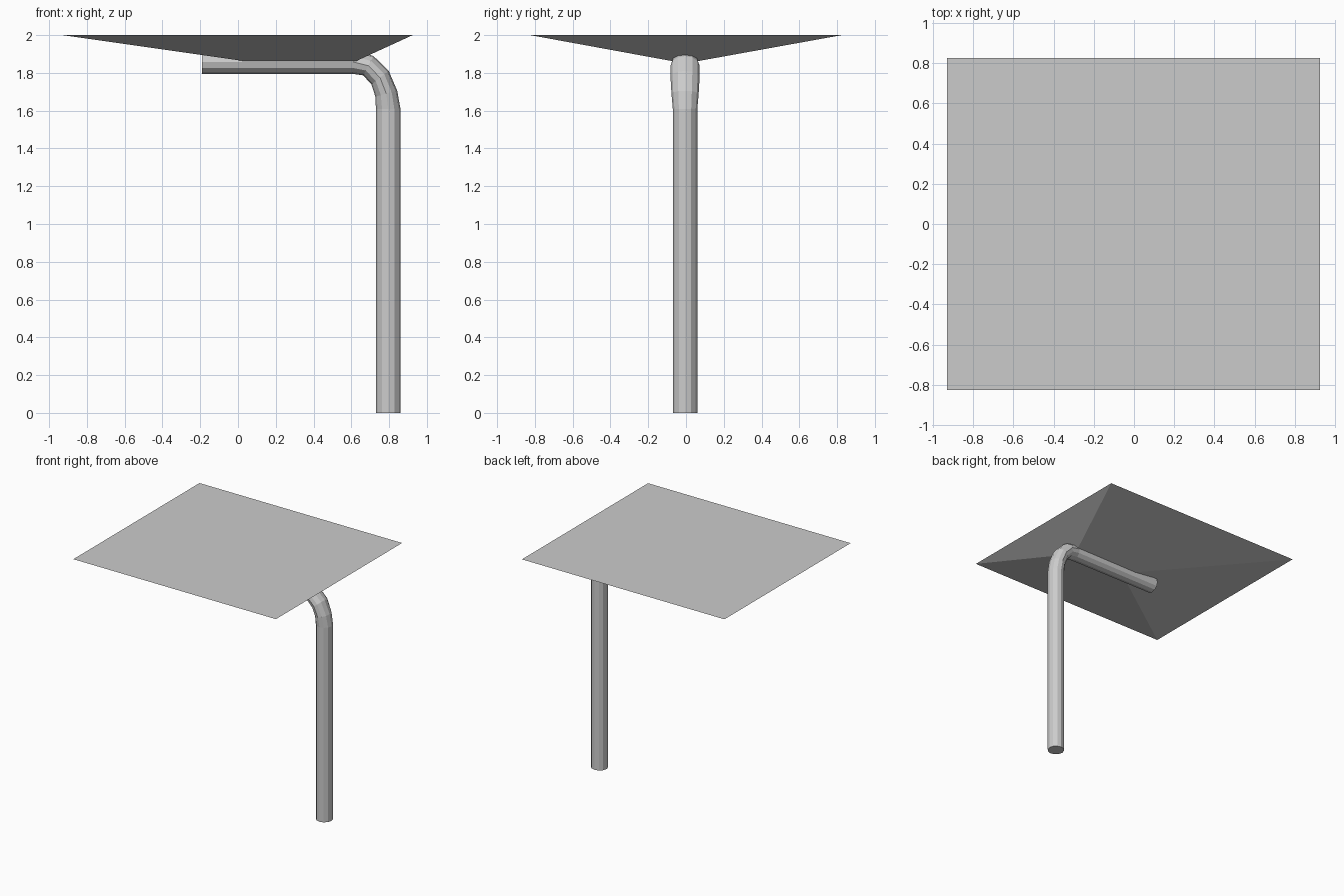
import bpy, bmesh, math
from mathutils import Vector

if "Cube" in bpy.data.objects:
    bpy.data.objects.remove(bpy.data.objects["Cube"])

SIDES = 12
YC = -0.005


def finish(name, bm):
    bmesh.ops.recalc_face_normals(bm, faces=bm.faces)
    mesh = bpy.data.meshes.new(name)
    bm.to_mesh(mesh)
    bm.free()
    obj = bpy.data.objects.new(name, mesh)
    bpy.context.collection.objects.link(obj)


# Bent support pipe: (x, z, bend angle in degrees, in-plane radius, y radius)
rings = [
    (0.795, 0.00, 0, 0.065, 0.065),
    (0.795, 1.61, 0, 0.065, 0.065),
    (0.785, 1.69, 15, 0.060, 0.072),
    (0.752, 1.775, 38, 0.058, 0.077),
    (0.690, 1.838, 62, 0.058, 0.077),
    (0.610, 1.858, 86, 0.063, 0.070),
    (-0.19, 1.858, 90, 0.063, 0.065),
]
bm = bmesh.new()
loops = []
for x, z, bend, r, ry in rings:
    b = math.radians(bend)
    out = Vector((math.cos(b), 0, math.sin(b)))
    loop = []
    for i in range(SIDES):
        a = math.tau * i / SIDES
        p = Vector((x, YC, z)) + out * r * math.cos(a)
        p.y += ry * math.sin(a)
        loop.append(bm.verts.new(p))
    loops.append(loop)
for lo, hi in zip(loops, loops[1:]):
    for i in range(SIDES):
        j = (i + 1) % SIDES
        bm.faces.new((lo[i], lo[j], hi[j], hi[i]))
bm.faces.new(loops[0])
bm.faces.new(loops[-1])
finish("support_pipe", bm)

# Flat table top whose underside tapers down to the pipe
bm = bmesh.new()
for x in (-0.93, 0.925):
    for y in (-0.825, 0.825):
        bm.verts.new((x, y, 2.0))
for x in (0.05, 0.62):
    for y in (-0.06, 0.05):
        bm.verts.new((x, y, 1.86))
bmesh.ops.convex_hull(bm, input=bm.verts)
bmesh.ops.dissolve_limit(bm, angle_limit=0.01, verts=bm.verts, edges=bm.edges)
finish("table_top", bm)
